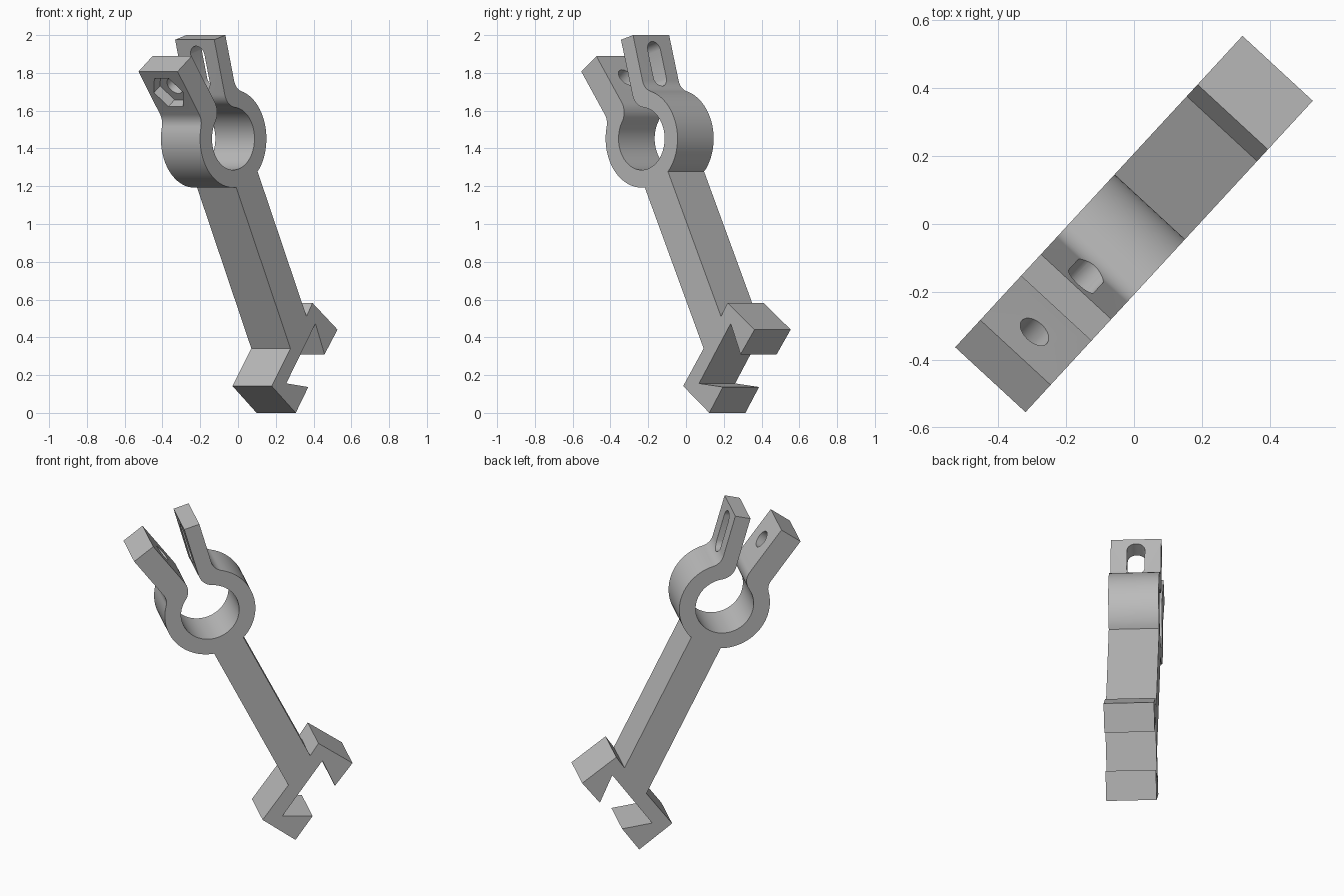
import bpy, bmesh
from math import sin, cos, atan2, sqrt, radians, pi
from mathutils import Matrix, Vector

cube = bpy.data.objects.get("Cube")
if cube:
    bpy.data.objects.remove(cube)

CENTRE = Vector((-0.19, 1.452))      # ring centre in the profile plane
R_OUT, R_IN = 0.259, 0.166
HALF = 0.141                         # half of the plate thickness
TURN = Matrix.Rotation(radians(47.3), 4, 'Z')
ARM_LEN = 0.544
FRONT_ARM, BACK_ARM = radians(126.7), radians(105.8)
FRONT_T, BACK_T = 0.136, 0.09        # arm thicknesses

grey = bpy.data.materials.new("grey")
grey.use_nodes = True
colour = (0.5, 0.5, 0.5, 1)
grey.diffuse_color = colour
grey.node_tree.nodes["Principled BSDF"].inputs["Base Color"].default_value = colour


def arm_point(angle, side, along, across):
    """Profile point measured along an arm and across its thickness."""
    a = Vector((cos(angle), sin(angle)))
    s = Vector((-a.y, a.x)) * side
    return CENTRE + a * along + s * across


def fillet(angle, side, radius, r, offset, n=10):
    """Rounded joint running from an arm edge onto a ring circle."""
    across = offset + r
    along = sqrt((radius + r) ** 2 - across ** 2)
    end = atan2(-across, -along)
    pts = []
    for i in range(n + 1):
        t = -pi / 2 + (end + pi / 2) * i / n
        pts.append(arm_point(angle, side, along + r * cos(t), across + r * sin(t)))
    return pts


def ring_arc(p, q, radius, direction, n):
    """Points strictly between p and q round the ring centre."""
    a, b = (atan2(v.y - CENTRE.y, v.x - CENTRE.x) for v in (p, q))
    sweep = ((b - a) * direction) % (2 * pi) * direction
    return [CENTRE + radius * Vector((cos(a + sweep * i / n), sin(a + sweep * i / n)))
            for i in range(1, n)]


def prism(name, pts, vec):
    """Closed solid made by sweeping a planar outline along vec."""
    bm = bmesh.new()
    face = bm.faces.new([bm.verts.new(p) for p in pts])
    new = bmesh.ops.extrude_face_region(bm, geom=[face])["geom"]
    bmesh.ops.translate(bm, vec=vec, verts=[v for v in new if isinstance(v, bmesh.types.BMVert)])
    bmesh.ops.recalc_face_normals(bm, faces=bm.faces)
    bm.transform(TURN)
    mesh = bpy.data.meshes.new(name)
    bm.to_mesh(mesh)
    bm.free()
    mesh.materials.append(grey)
    ob = bpy.data.objects.new(name, mesh)
    bpy.context.collection.objects.link(ob)
    return ob


def arm_cutter(name, angle, side, outline, start, end):
    """Cutter through an arm; outline holds (sideways, along) pairs."""
    def place(w, along, across):
        p = arm_point(angle, side, along, across)
        return Vector((p.x, -w, p.y))
    pts = [place(w, v, start) for w, v in outline]
    ob = prism(name, pts, place(0, 0, end) - place(0, 0, start))
    ob.hide_render = True
    return ob


def circle(r, along, n, stretch=0.0):
    """Round outline, pulled into a slot when stretch is given."""
    pts = []
    for i in range(n):
        t = 2 * pi * (i + (0.5 if stretch else 0)) / n
        pts.append((r * cos(t), along + r * sin(t) + (stretch if sin(t) > 0 else -stretch)))
    return pts


# Clamp ring and arms
back_out = fillet(BACK_ARM, -1, R_OUT, 0.08, BACK_T)
back_in = fillet(BACK_ARM, -1, R_IN, 0.09, 0)
front_in = fillet(FRONT_ARM, 1, R_IN, 0.09, 0)
front_out = fillet(FRONT_ARM, 1, R_OUT, 0.08, FRONT_T)
shaft_back, shaft_front = Vector((0.0, 1.278)), Vector((-0.167, 1.194))

outline = [shaft_back] + ring_arc(shaft_back, back_out[-1], R_OUT, 1, 24) + back_out[::-1]
outline += [arm_point(BACK_ARM, -1, ARM_LEN, t) for t in (BACK_T, 0)]
outline += back_in + ring_arc(back_in[-1], front_in[-1], R_IN, -1, 56) + front_in[::-1]
outline += [arm_point(FRONT_ARM, 1, ARM_LEN, t) for t in (0, FRONT_T)]
outline += front_out + ring_arc(front_out[-1], shaft_front, R_OUT, 1, 32) + [shaft_front]

# Shaft foot with the two hooked jaws
outline += [Vector(p) for p in (
    (0.257, 0.341), (0.11, 0.142), (0.298, 0.0), (0.396, 0.137), (0.224, 0.156),
    (0.452, 0.473), (0.523, 0.31), (0.624, 0.441), (0.429, 0.582), (0.382, 0.511))]

bracket = prism("clamp_bracket", [(p.x, -HALF, p.y) for p in outline], (0, 2 * HALF, 0))

# Bolt hole, nut pocket and adjusting slot
cutters = [
    arm_cutter("bolt_hole_cutter", FRONT_ARM, 1, circle(0.05, 0.405, 32), -0.03, 0.16),
    arm_cutter("nut_pocket_cutter", FRONT_ARM, 1, circle(0.106, 0.405, 6), FRONT_T - 0.06, 0.16),
    arm_cutter("slot_cutter", BACK_ARM, -1, circle(0.05, 0.386, 32, 0.073), -0.03, 0.12),
]
bpy.context.view_layer.objects.active = bracket
for c in cutters:
    mod = bracket.modifiers.new(c.name, 'BOOLEAN')
    mod.operation, mod.solver, mod.object = 'DIFFERENCE', 'EXACT', c
    bpy.ops.object.modifier_apply(modifier=mod.name)
    bpy.data.objects.remove(c)

# Smooth round walls, sharp edges
bpy.ops.object.select_all(action='DESELECT')
bracket.select_set(True)
bpy.ops.object.shade_smooth_by_angle(angle=radians(30))
